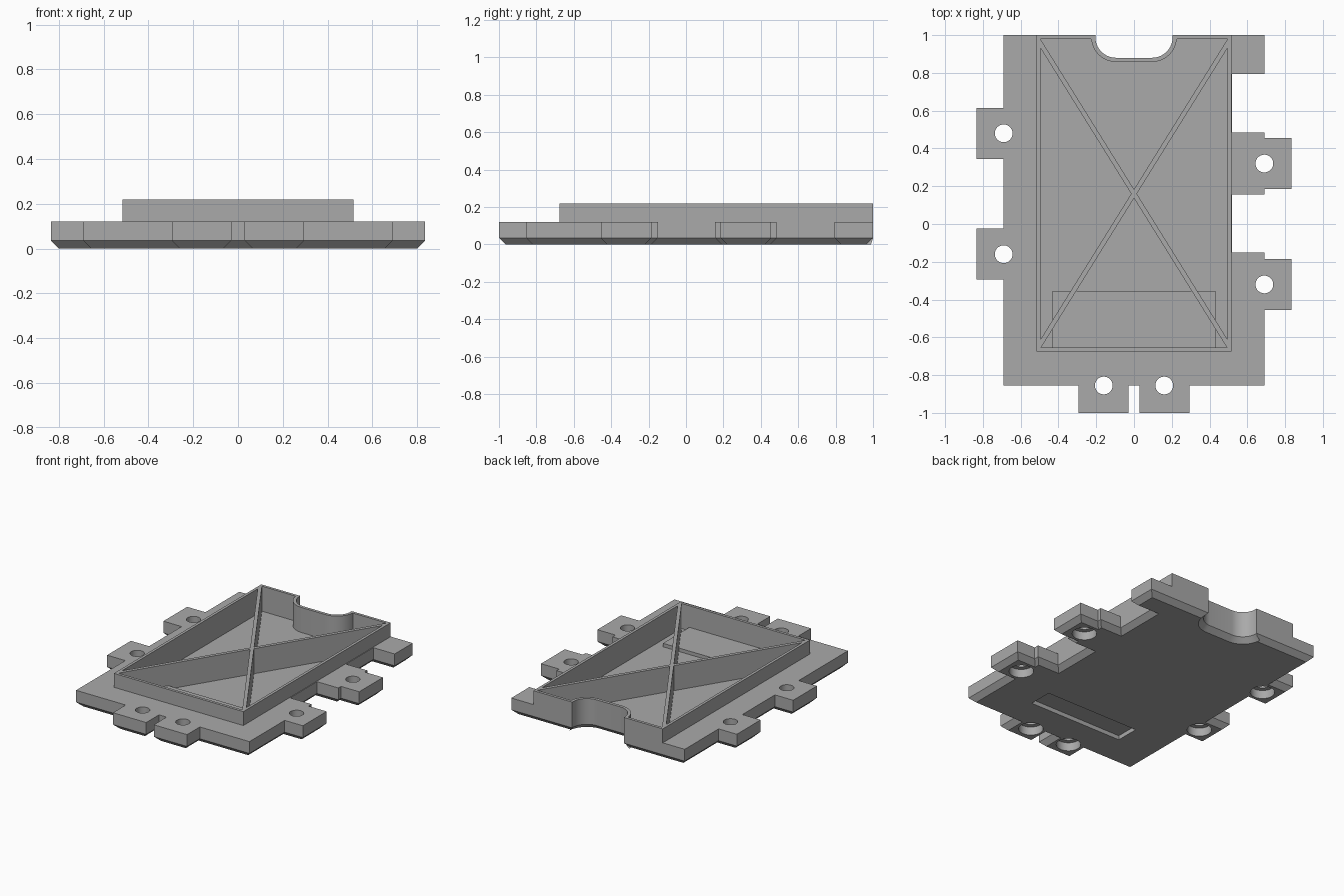
import bpy, bmesh
from math import cos, sin, pi, atan2, hypot
from mathutils import Vector, Matrix

cube = bpy.data.objects.get("Cube")
if cube:
    bpy.data.objects.remove(cube, do_unlink=True)

grey = bpy.data.materials.new("matte_grey")
grey.use_nodes = True
grey.diffuse_color = (0.4, 0.4, 0.4, 1)
grey.node_tree.nodes["Principled BSDF"].inputs["Base Color"].default_value = (0.4, 0.4, 0.4, 1)

CHAMFER = 0.035
PLATE_TOP, WALL_TOP, FLOOR = 0.12, 0.22, 0.04


def finish(name, bm):
    bmesh.ops.recalc_face_normals(bm, faces=bm.faces[:])
    mesh = bpy.data.meshes.new(name)
    bm.to_mesh(mesh)
    bm.free()
    mesh.materials.append(grey)
    ob = bpy.data.objects.new(name, mesh)
    bpy.context.collection.objects.link(ob)
    return ob


def inset(points, d):
    """Mitred inward offset of a counter-clockwise outline."""
    out = []
    for i, p in enumerate(points):
        a, b, c = Vector(points[i - 1]), Vector(p), Vector(points[(i + 1) % len(points)])
        u, v = (b - a).normalized(), (c - b).normalized()
        n1, n2 = Vector((-u.y, u.x)), Vector((-v.y, v.x))
        out.append(tuple(b + (n1 + n2) * d / (1 + n1.dot(n2))))
    return out


def stack(name, layers):
    """Solid through matching outlines given as (points, z)."""
    bm = bmesh.new()
    rings = [[bm.verts.new((x, y, z)) for x, y in pts] for pts, z in layers]
    bm.faces.new(rings[0])
    bm.faces.new(rings[-1])
    for lo, hi in zip(rings, rings[1:]):
        for i in range(len(lo)):
            j = (i + 1) % len(lo)
            bm.faces.new((lo[i], lo[j], hi[j], hi[i]))
    return finish(name, bm)


def rect(x0, x1, y0, y1):
    return [(x0, y0), (x1, y0), (x1, y1), (x0, y1)]


def prism(name, pts, z0, z1):
    return stack(name, [(pts, z0), (pts, z1)])


def cylinder(name, x, y, r, z0, z1):
    ring = [(x + r * cos(k * pi / 20), y + r * sin(k * pi / 20)) for k in range(40)]
    return prism(name, ring, z0, z1)


def combine(target, tool, operation):
    tool.hide_render = True
    mod = target.modifiers.new("cut", 'BOOLEAN')
    mod.operation, mod.object, mod.solver = operation, tool, 'EXACT'
    bpy.context.view_layer.objects.active = target
    bpy.ops.object.modifier_apply(modifier=mod.name)
    bpy.data.objects.remove(tool, do_unlink=True)


def finger_notch(y_edge, grow):
    """Rounded notch in the back edge, listed from +x to -x."""
    r = 0.11 + grow
    cy = 0.99
    right = [(0.095 + r * cos(k * pi / 20), cy - r * sin(k * pi / 20)) for k in range(11)]
    left = [(-x, y) for x, y in reversed(right)]
    return [(right[0][0], y_edge)] + right[(1 if y_edge < cy else 0):] + \
        left[:(-1 if y_edge < cy else None)] + [(left[-1][0], y_edge)]


def side_tab(x_in, x_out, y0, y1):
    return [(x_in, y0), (x_out, y0), (x_out, y1), (x_in, y1)]


# Base plate outline, counter-clockwise from the front left corner
E, T, R, F = 0.69, 0.835, 0.52, -0.855
outline = [(-E, F)]
for x0, x1 in ((-0.295, -0.03), (0.03, 0.295)):
    outline += [(x0, F), (x0, -1), (x1, -1), (x1, F)]
outline += [(E, F)] + side_tab(E, T, -0.455, -0.185)
outline += [(E, -0.15), (R, -0.15), (R, 0.155), (E, 0.155)]
outline += side_tab(E, T, 0.185, 0.455)
outline += [(E, 0.485), (R, 0.485), (R, 0.795), (E, 0.795), (E, 1)]
outline += finger_notch(1, 0) + [(-E, 1)]
outline += side_tab(-E, -T, 0.615, 0.345) + side_tab(-E, -T, -0.025, -0.295)
body = stack("tray_body", [(inset(outline, CHAMFER), 0), (outline, CHAMFER), (outline, PLATE_TOP)])

# Raised tray block
W = 0.515
block = [(-W, -0.675), (W, -0.675), (W, 1)] + finger_notch(1, 0) + [(-W, 1)]
combine(body, prism("block", block, 0.07, WALL_TOP), 'UNION')

# Cavity, divided into four pockets by the crossed ribs
I = 0.495
pocket = [(-I, -0.655), (I, -0.655), (I, 0.98)] + finger_notch(0.98, 0.022) + [(-I, 0.98)]
cavity = prism("cavity", pocket, FLOOR, 0.3)
for side in (1, -1):
    dx, dy = side * 0.99, 1.59
    length, half = hypot(dx, dy) / 2 + 0.1, 0.0125
    rib = prism("rib", rect(-length, length, -half, half), 0, 0.4)
    rib.data.transform(Matrix.Translation((0, 0.16, 0)) @ Matrix.Rotation(atan2(dy, dx), 4, 'Z'))
    combine(cavity, rib, 'DIFFERENCE')

# Raised floor pad over the underside slot
combine(cavity, prism("pad", rect(-0.432, 0.432, -0.7, -0.355), 0, 0.065), 'DIFFERENCE')
combine(body, cavity, 'DIFFERENCE')
combine(body, prism("slot", rect(-0.37, 0.37, -0.595, -0.425), -0.1, 0.03), 'DIFFERENCE')

# Screw holes with counterbores from below
for x, y in ((-E, 0.48), (-E, -0.16), (E, 0.32), (E, -0.32), (-0.16, F), (0.16, F)):
    combine(body, cylinder("hole", x, y, 0.047, -0.1, 0.2), 'DIFFERENCE')
    combine(body, cylinder("counterbore", x, y, 0.08, -0.1, 0.06), 'DIFFERENCE')

# Smooth the round walls, keep corners crisp
bpy.ops.object.select_all(action='DESELECT')
body.select_set(True)
bpy.context.view_layer.objects.active = body
bpy.ops.object.shade_smooth_by_angle(angle=pi / 7)
